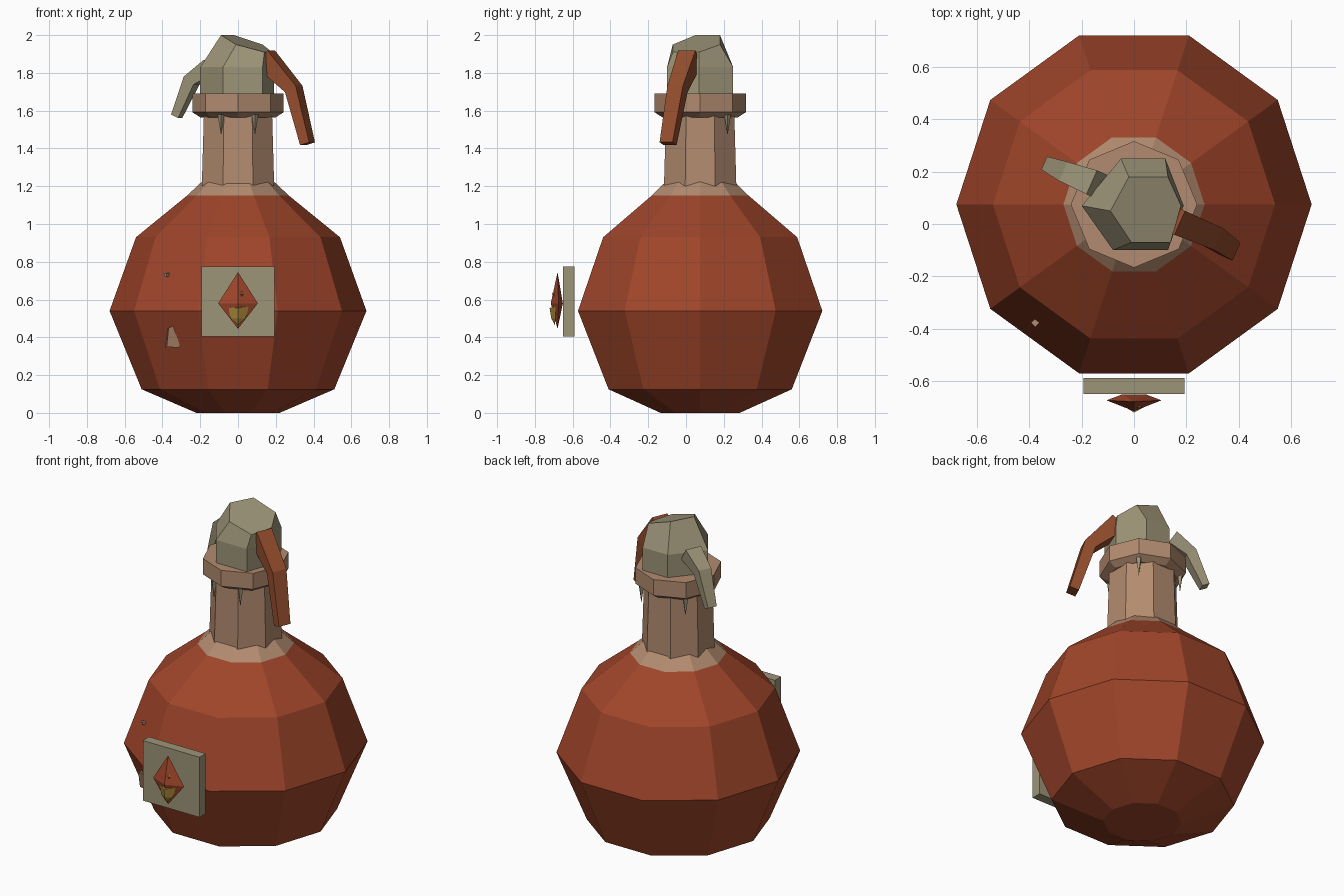
import bpy, bmesh, math
from mathutils import Vector

if "Cube" in bpy.data.objects:
    bpy.data.objects.remove(bpy.data.objects["Cube"])

CY = 0.075  # flask axis


def material(name, r, g, b):
    m = bpy.data.materials.new(name)
    m.diffuse_color = (r, g, b, 1)
    m.use_nodes = True
    m.node_tree.nodes["Principled BSDF"].inputs["Base Color"].default_value = m.diffuse_color
    return m


RUST = material("rust", 0.35, 0.06, 0.023)
TAN = material("tan", 0.45, 0.26, 0.16)
GREY = material("stone", 0.34, 0.30, 0.19)
STRAP = material("leather", 0.30, 0.075, 0.026)
GOLD = material("gold", 0.40, 0.24, 0.04)


def loft(name, rings, mats, band_mats=None):
    """Skin closed rings of points (a one-point ring is a tip), capping the ends."""
    bm = bmesh.new()
    vs = [[bm.verts.new(p) for p in ring] for ring in rings]
    for k, (a, b) in enumerate(zip(vs, vs[1:])):
        n = max(len(a), len(b))
        for i in range(n):
            j = (i + 1) % n
            if len(a) == 1:
                f = bm.faces.new((a[0], b[j], b[i]))
            elif len(b) == 1:
                f = bm.faces.new((a[i], a[j], b[0]))
            else:
                f = bm.faces.new((a[i], a[j], b[j], b[i]))
            if band_mats:
                f.material_index = band_mats[k]
    for end, k in ((vs[0], 0), (vs[-1], -1)):
        if len(end) > 2:
            f = bm.faces.new(end)
            if band_mats:
                f.material_index = band_mats[k]
    bmesh.ops.recalc_face_normals(bm, faces=bm.faces)
    me = bpy.data.meshes.new(name)
    bm.to_mesh(me)
    bm.free()
    for m in mats:
        me.materials.append(m)
    ob = bpy.data.objects.new(name, me)
    bpy.context.collection.objects.link(ob)
    return ob


def circle(r, z, n, turn=0.0, c=(0, CY)):
    if r == 0:
        return [(c[0], c[1], z)]
    return [(c[0] + r * math.cos(turn + math.tau * i / n),
             c[1] + r * math.sin(turn + math.tau * i / n), z) for i in range(n)]


def lathe(name, profile, n, mats, turn=0.0, c=(0, CY), band_mats=None):
    return loft(name, [circle(r, z, n, turn, c) for r, z in profile], mats, band_mats)


def strap(name, path, side, sizes, mat):
    """Sweep a flat rectangle along a path; side is the width direction."""
    pts, w = [Vector(p) for p in path], Vector(side).normalized()
    rings = []
    for i, p in enumerate(pts):
        t = (pts[min(i + 1, len(pts) - 1)] - pts[max(i - 1, 0)]).normalized()
        d = t.cross(w).normalized()
        a, b = w * sizes[i][0] / 2, d * sizes[i][1] / 2
        rings.append([p + a + b, p - a + b, p - a - b, p + a - b])
    return loft(name, rings, [mat])


# Faceted round body with a tan shoulder
lathe("flask_body", [(0.22, 0), (0.51, 0.125), (0.68, 0.54), (0.54, 0.93),
                     (0.27, 1.15), (0.19, 1.225)], 10, [RUST, TAN],
      band_mats=[0, 0, 0, 0, 1])

# Neck and lip
lathe("neck", [(0.208, 1.18), (0.195, 1.60)], 8, [TAN], math.pi / 8)
lathe("lip_ring", [(0.20, 1.565), (0.242, 1.592), (0.242, 1.69), (0.19, 1.69)], 8, [TAN])

# Rough six-sided stopper with a slanted top
mid = [(-0.20, 0.07), (-0.08, -0.10), (0.13, -0.10),
       (0.19, 0.07), (0.12, 0.25), (-0.05, 0.25)]
top = [(-0.09, 0.05, 2.0), (-0.01, -0.07, 1.95), (0.14, -0.07, 1.91),
       (0.18, 0.07, 1.91), (0.13, 0.18, 1.95), (-0.02, 0.18, 2.0)]
loft("stopper", [[(x, y, 1.62) for x, y in mid],
                 [(x, y, 1.83) for x, y in mid], top], [GREY])

# Hanging straps on both sides of the stopper
strap("right_strap", [(0.14, 0.02, 1.88), (0.295, -0.045, 1.715), (0.368, -0.095, 1.425)],
      (0.4, 0.9, 0), [(0.10, 0.11), (0.09, 0.07), (0.075, 0.055)], STRAP)
strap("left_strap", [(-0.14, 0.15, 1.83), (-0.245, 0.19, 1.76), (-0.325, 0.225, 1.57)],
      (0.4, 0.9, 0), [(0.10, 0.09), (0.08, 0.07), (0.055, 0.045)], GREY)

# Small drips below the lip
for i, (x, y) in enumerate([(-0.09, -0.105), (0.09, -0.105), (0.15, 0.22), (-0.15, 0.22)]):
    lathe("drip_%d" % (i + 1), [(0.018, 1.58), (0, 1.47)], 4, [GREY], c=(x, y))

# Square front plate
lathe("front_plate", [(1, 0.405), (1, 0.775)], 4, [GREY], c=(0, 0))
plate = bpy.data.objects["front_plate"]
for v in plate.data.vertices:
    s = v.index % 4
    v.co.x = 0.193 if s in (0, 1) else -0.193
    v.co.y = -0.59 if s in (1, 2) else -0.65

# Pointed gem with a gold setting at its lower front
belt = [(0.105, -0.675, 0.58), (0.045, -0.652, 0.58), (-0.045, -0.652, 0.58),
        (-0.105, -0.675, 0.58), (0, -0.716, 0.58)]
loft("gem", [[(0, -0.68, 0.445)], belt, [(0, -0.68, 0.745)]], [RUST])
loft("gem_gold", [[(0, -0.695, 0.465)],
                  [(0.04, -0.69, 0.50), (-0.04, -0.69, 0.50), (0, -0.713, 0.50)],
                  [(0.058, -0.69, 0.565), (-0.05, -0.69, 0.56), (0, -0.722, 0.555)]], [GOLD])
lathe("gem_fleck", [(0, 0.615), (0.01, 0.63), (0, 0.645)], 4, [GOLD], c=(0.02, -0.70))

# Chips on the body's front left
chip = [(-0.375, 0.45), (-0.35, 0.46), (-0.315, 0.36), (-0.32, 0.345), (-0.385, 0.35)]
loft("chip_large", [[(x, -0.36 + 0.3 * (0.4 - z), z) for x, z in chip],
                    [(x * 0.98, -0.43 + 0.3 * (0.4 - z), z) for x, z in chip]], [TAN])
lathe("chip_small", [(0.012, 0.72), (0.016, 0.74)], 4, [TAN], c=(-0.378, -0.378))
